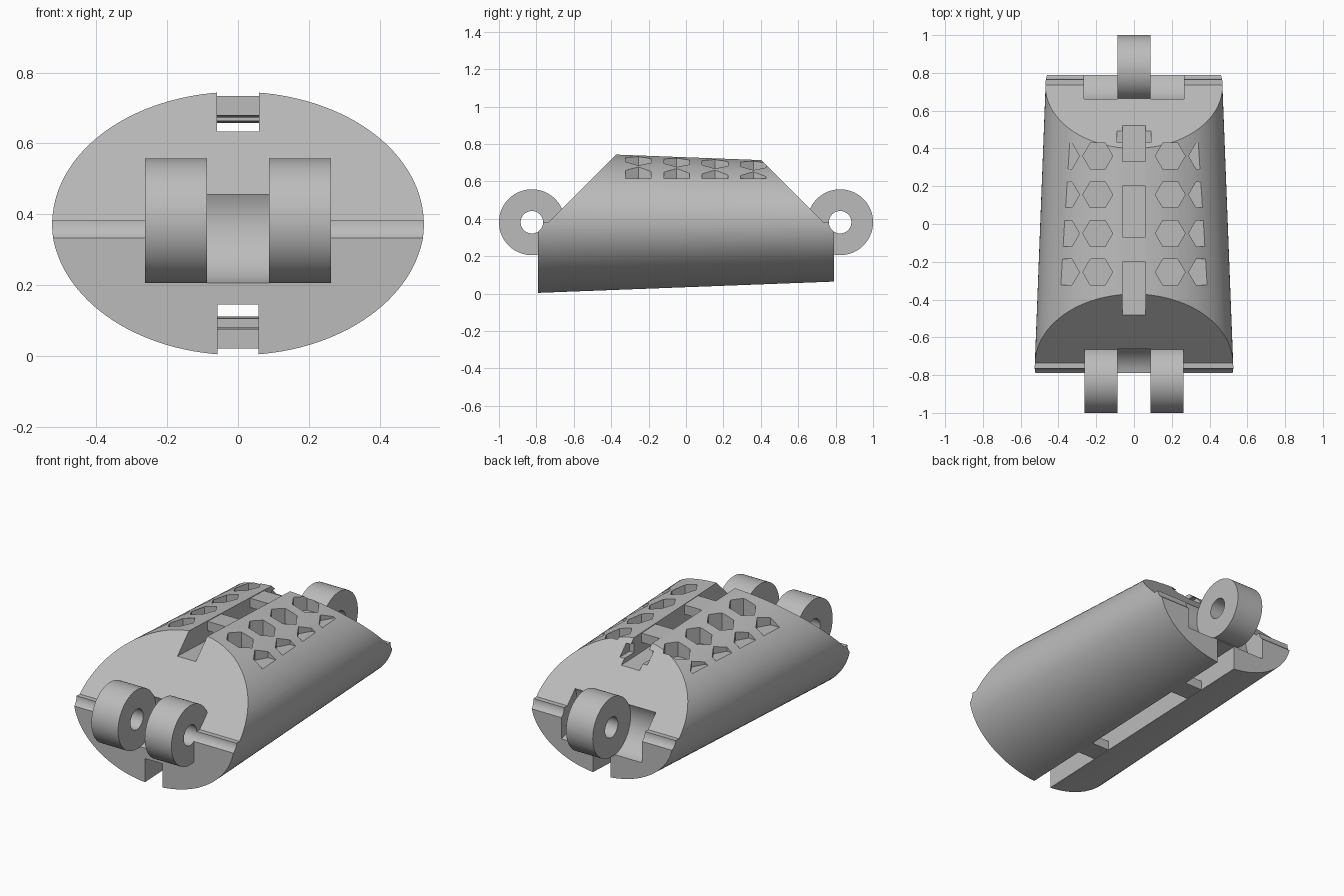
import bpy, bmesh, math
from mathutils import Vector

cube = bpy.data.objects.get("Cube")
if cube:
    bpy.data.objects.remove(cube, do_unlink=True)

MID = 0.382          # height of the body axis and the hinge pins
HINGE_Y = 0.824      # hinge pin distance from the centre
HINGE_R = 0.176
PIN_R = 0.06
HALF = 0.79          # half length of the body
SLOPE = 0.0385       # taper of the shell per unit length
KNUCKLE = 0.0875     # half width of the middle knuckle


def loft(name, ring_a, ring_b):
    """Solid between two matching rings of points."""
    bm = bmesh.new()
    a = [bm.verts.new(p) for p in ring_a]
    b = [bm.verts.new(p) for p in ring_b]
    bm.faces.new(a)
    bm.faces.new(b)
    for i in range(len(a)):
        j = (i + 1) % len(a)
        bm.faces.new((a[i], a[j], b[j], b[i]))
    bmesh.ops.recalc_face_normals(bm, faces=bm.faces)
    mesh = bpy.data.meshes.new(name)
    bm.to_mesh(mesh)
    bm.free()
    obj = bpy.data.objects.new(name, mesh)
    bpy.context.collection.objects.link(obj)
    return obj


def circle(cx, cy, rx, ry, n):
    return [(cx + rx * math.cos(2 * math.pi * i / n),
             cy + ry * math.sin(2 * math.pi * i / n)) for i in range(n)]


def across(name, profile, x0, x1):
    """Extrude a (y, z) profile along x."""
    return loft(name, [(x0, y, z) for y, z in profile], [(x1, y, z) for y, z in profile])


def hinge_cylinder(name, y, radius, x0, x1, n=96):
    return across(name, circle(y, MID, radius, radius, n), x0, x1)


def sloped_bar(name, y0, y1, z0, z1, slope, half_width):
    """Box following the shell taper; heights are given at y = 0."""
    profile = [(y, z + slope * y) for y, z in ((y0, z0), (y1, z0), (y1, z1), (y0, z1))]
    return across(name, profile, -half_width, half_width)


def combine(target, tool, operation):
    mod = target.modifiers.new(operation.lower(), 'BOOLEAN')
    mod.operation = operation
    mod.solver = 'EXACT'
    mod.object = tool
    graph = bpy.context.evaluated_depsgraph_get()
    mesh = bpy.data.meshes.new_from_object(target.evaluated_get(graph))
    target.modifiers.clear()
    target.data = mesh
    bpy.data.objects.remove(tool, do_unlink=True)


def cut(tool):
    combine(body, tool, 'DIFFERENCE')


def add(tool):
    combine(body, tool, 'UNION')


# Tapered elliptical shell
front_ring = [(x, -HALF, z) for x, z in circle(0, MID, 0.527, 0.38, 128)]
back_ring = [(x, HALF, z) for x, z in circle(0, MID, 0.466, 0.32, 128)]
body = loft("link_body", front_ring, back_ring)

# Slanted ends above a small shelf
for s in (-1, 1):
    cut(across("end_cut", [(s * 1.2, MID), (s * 0.735, MID),
                           (s * 0.235, MID + 0.5), (s * 1.2, MID + 0.5)], -1, 1))

# Hinge knuckles, clearance pockets and pin holes
add(hinge_cylinder("front_knuckles", -HINGE_Y, HINGE_R, -0.263, 0.263))
cut(hinge_cylinder("front_pocket", -HINGE_Y, HINGE_R + 0.003, -KNUCKLE, KNUCKLE))
add(hinge_cylinder("back_knuckle", HINGE_Y, HINGE_R, -KNUCKLE, KNUCKLE))
for s in (-1, 1):
    cut(hinge_cylinder("back_pocket", HINGE_Y, HINGE_R + 0.003, s * KNUCKLE, s * 0.265))
    cut(hinge_cylinder("pin_hole", s * HINGE_Y, PIN_R, -1, 1, 64))

# Strap channels with bridging bars, top and bottom
cut(sloped_bar("top_channel", -0.6, 0.6, 0.616, 0.9, -SLOPE, 0.06))
cut(across("cross_notch", [(0.4, 0.625), (0.6, 0.625), (0.6, 0.685), (0.4, 0.685)], -0.09, 0.09))
cut(sloped_bar("bottom_channel", -1, 0.9, -0.2, 0.175, SLOPE, 0.058))
for y in (-0.2, 0.2):
    add(sloped_bar("top_bar", y, y + 0.13, 0.671, 0.726, -SLOPE, 0.065))
for y in (-0.41, 0.39):
    add(sloped_bar("bottom_bar", y, y + 0.12, 0.036, 0.091, SLOPE, 0.065))

# Hexagonal pockets with a level floor
for s in (-1, 1):
    for x in (0.192, 0.368):
        for row in range(4):
            hexagon = circle(s * x, -0.255 + 0.205 * row, 0.079, 0.079, 6)
            cut(loft("hex_pocket", [(px, py, 0.617) for px, py in hexagon],
                     [(px, py, 0.9) for px, py in hexagon]))

# Single grey material
grey = bpy.data.materials.new("plain_grey")
grey.use_nodes = True
color = (0.5, 0.5, 0.5, 1)
grey.diffuse_color = color
grey.node_tree.nodes["Principled BSDF"].inputs["Base Color"].default_value = color
body.data.materials.clear()
body.data.materials.append(grey)
for p in body.data.polygons:
    p.material_index = 0

bpy.ops.object.select_all(action='DESELECT')
body.select_set(True)
bpy.context.view_layer.objects.active = body
bpy.ops.object.shade_smooth_by_angle(angle=math.radians(25))
